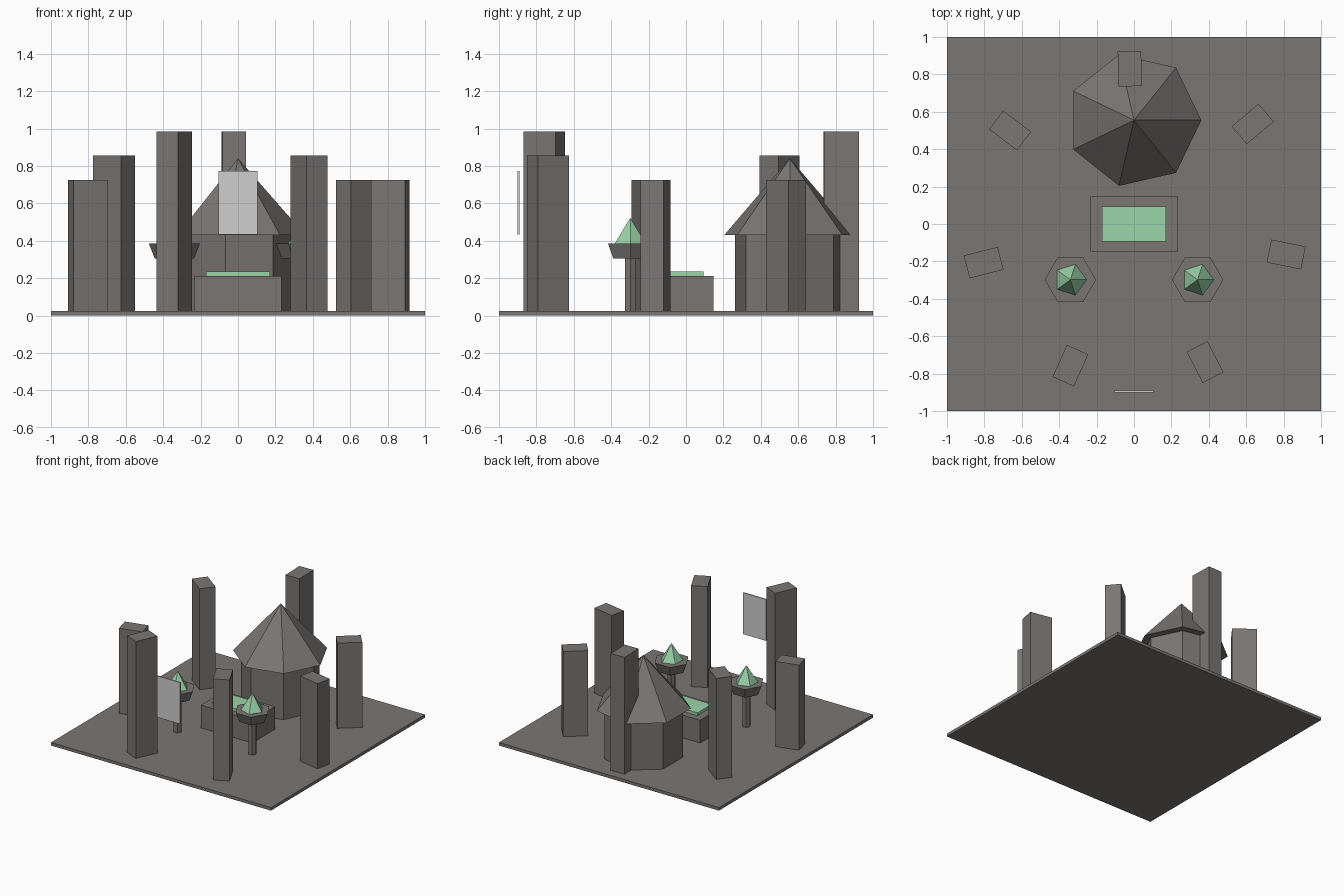
import bpy, math
from mathutils import Matrix

if "Cube" in bpy.data.objects:
    bpy.data.objects.remove(bpy.data.objects["Cube"])


def material(name, rgb):
    m = bpy.data.materials.new(name)
    m.diffuse_color = (*rgb, 1)
    m.use_nodes = True
    m.node_tree.nodes["Principled BSDF"].inputs["Base Color"].default_value = m.diffuse_color
    return m


stone = material("dark stone", (0.195, 0.181, 0.171))
green = material("pale green", (0.33, 0.66, 0.40))
pale = material("light grey", (0.62, 0.62, 0.62))


def box(name, size, x, y, z0, z1, mat, angle=0):
    bpy.ops.mesh.primitive_cube_add(size=1)
    o = bpy.context.object
    o.name = name
    o.data.transform(Matrix.Diagonal((size[0], size[1], z1 - z0, 1)))
    o.location = (x, y, (z0 + z1) / 2)
    o.rotation_euler.z = angle
    o.data.materials.append(mat)
    return o


def prism(name, sides, r1, r2, x, y, z0, z1, mat):
    """Cone or prism with its first corner pointing along +x."""
    bpy.ops.mesh.primitive_cone_add(vertices=sides, radius1=r1, radius2=r2, depth=z1 - z0)
    o = bpy.context.object
    o.name = name
    # the primitive starts its corners at +y
    o.data.transform(Matrix.Rotation(-math.pi / 2, 4, 'Z'))
    o.location = (x, y, (z0 + z1) / 2)
    o.data.materials.append(mat)
    return o


G = 0.025  # top of base slab

# Base slab
box("base", (2, 2), 0, 0, 0, G, stone)

# Seven-sided hut
prism("hut_wall", 7, 0.30, 0.30, 0, 0.555, G, 0.43, stone)
prism("hut_roof", 7, 0.36, 0, 0, 0.555, 0.43, 0.84, stone)

# Altar with green top plate
box("altar", (0.466, 0.296), 0, 0, G, 0.212, stone)
box("altar_plate", (0.34, 0.188), 0, 0, 0.212, 0.235, green)

# Ring of standing stones in three repeating heights
heights = (0.725, 0.985, 0.855)
for i in range(7):
    a = 0.7 + i * math.tau / 7
    box("standing_stone", (0.187, 0.125), 0.83 * math.cos(a), 0.83 * math.sin(a),
        G, heights[i % 3], stone, a)

# Pair of braziers with crystal flames
for x in (-0.34, 0.34):
    prism("brazier_post", 6, 0.032, 0.032, x, -0.298, G, 0.305, stone)
    prism("brazier_bowl", 6, 0.105, 0.137, x, -0.298, 0.305, 0.385, stone)
    prism("brazier_flame", 5, 0.087, 0, x, -0.298, 0.385, 0.522, green)

# Floating panel at the front
box("floating_panel", (0.208, 0.01), 0, -0.895, 0.433, 0.773, pale)
